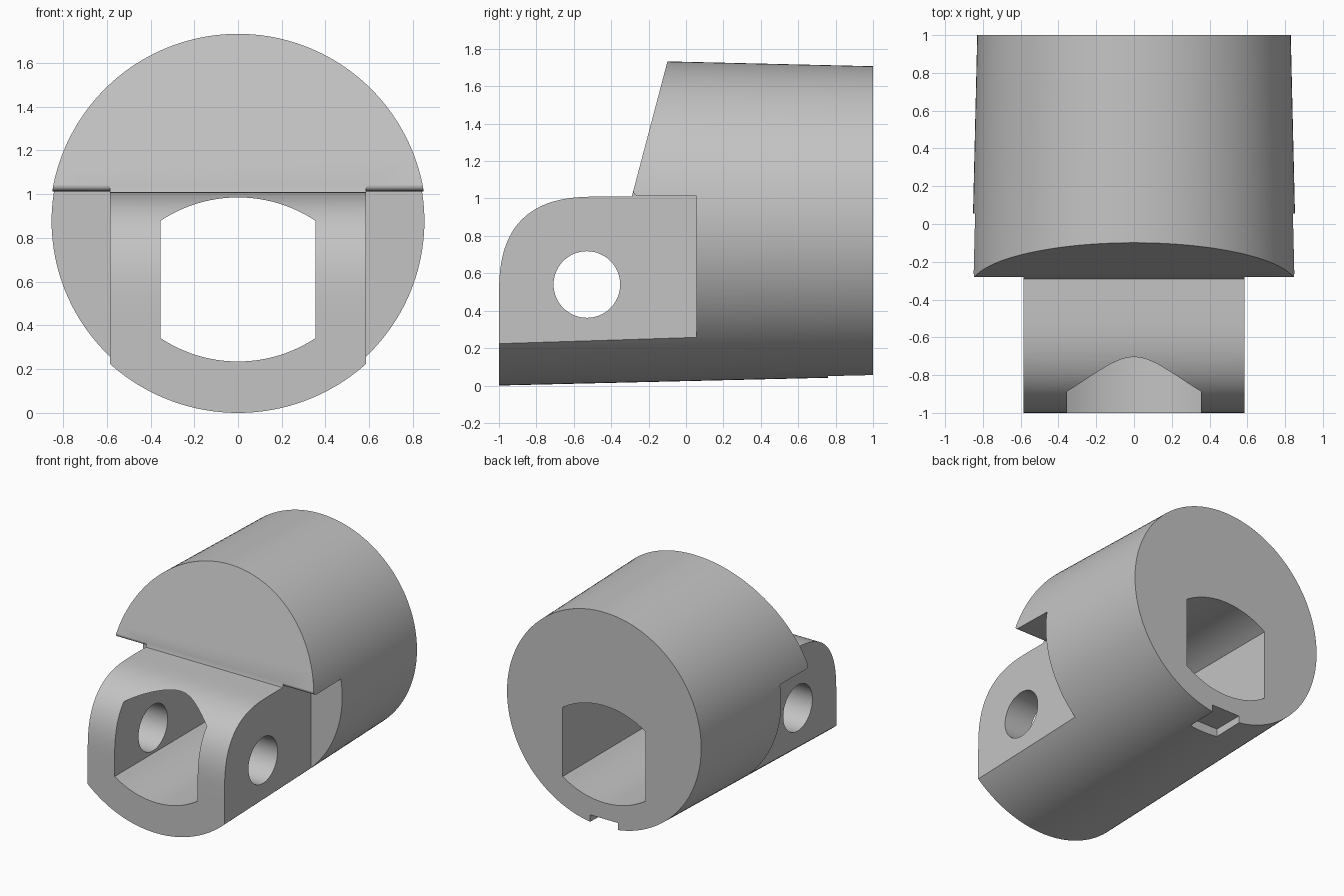
import bpy, bmesh, math
from mathutils import Matrix, Vector

if "Cube" in bpy.data.objects:
    bpy.data.objects.remove(bpy.data.objects["Cube"], do_unlink=True)

AXIS_Z = 0.877      # height of the body axis
TONGUE = 0.585      # half width of the front tongue
FAR = 1.2           # overshoot for cutters

grey = bpy.data.materials.new("plain grey")
grey.use_nodes = True
grey.diffuse_color = (0.55, 0.55, 0.55, 1)
grey.node_tree.nodes["Principled BSDF"].inputs["Base Color"].default_value = grey.diffuse_color


def add_object(name, bm):
    bmesh.ops.recalc_face_normals(bm, faces=bm.faces)
    mesh = bpy.data.meshes.new(name)
    bm.to_mesh(mesh)
    bm.free()
    mesh.materials.append(grey)
    obj = bpy.data.objects.new(name, mesh)
    bpy.context.collection.objects.link(obj)
    return obj


def prism(name, points, sweep):
    """Close a list of 3D points into a face and extrude it along sweep."""
    bm = bmesh.new()
    face = bm.faces.new([bm.verts.new(p) for p in points])
    side = bmesh.ops.extrude_face_region(bm, geom=[face])["geom"]
    verts = [v for v in side if isinstance(v, bmesh.types.BMVert)]
    bmesh.ops.translate(bm, verts=verts, vec=sweep)
    return add_object(name, bm)


def side_prism(name, profile, x0, x1):
    return prism(name, [(x0, y, z) for y, z in profile], Vector((x1 - x0, 0, 0)))


def cylinder(name, r1, r2, depth, matrix, segments):
    bm = bmesh.new()
    bmesh.ops.create_cone(bm, cap_ends=True, segments=segments, radius1=r1,
                          radius2=r2, depth=depth, matrix=matrix)
    return add_object(name, bm)


def carve(target, tool, operation="DIFFERENCE"):
    tool.hide_render = True
    mod = target.modifiers.new(tool.name, "BOOLEAN")
    mod.operation, mod.solver, mod.object = operation, "EXACT", tool
    bpy.context.view_layer.objects.active = target
    bpy.ops.object.modifier_apply(modifier=mod.name)
    bpy.data.objects.remove(tool, do_unlink=True)


# Tapered round body, lying along y
body = cylinder("clevis_body", 0.8817, 0.8253, 2 * FAR,
                Matrix.Translation((0, 0, AXIS_Z)) @ Matrix.Rotation(-math.pi / 2, 4, "X"), 160)

# Side outline: rounded tongue nose, flat top, sloping head
outline = [(1, -0.2), (-1, -0.2)]
for i in range(33):
    t = math.pi / 2 * i / 32
    outline.append((-0.45 - 0.55 * math.cos(t) ** (2 / 2.75),
                    0.46 + 0.55 * math.sin(t) ** (2 / 2.75)))
outline += [(-0.29, 1.01), (-0.055, 1.9), (1, 1.9)]
carve(body, side_prism("side_outline", outline, -FAR, FAR), "INTERSECT")

# Side cheeks cut away, with a rounded lip under the head
start, corner, end = Vector((-0.28, 1.053)), Vector((-0.29, 1.013)), Vector((-0.245, 1.013))
lip = [start * (1 - t) ** 2 + corner * 2 * t * (1 - t) + end * t * t
       for t in [i / 8 for i in range(9)]]
cheek = [(-FAR, -0.2), (-FAR, 1.053)] + [tuple(p) for p in lip] + [(0.055, 1.013), (0.055, -0.2)]
for side in (-1, 1):
    carve(body, side_prism("cheek_cutter", cheek, side * TONGUE, side * FAR))

# Lengthwise bore: two flat walls with arched floor and ceiling
half, radius = 0.355, 0.64
sweep = math.asin(half / radius)
angles = [sweep * (i / 12 - 1) for i in range(25)]
bore = [(radius * math.sin(a), -FAR, 0.875 - radius * math.cos(a)) for a in angles]
bore += [(-radius * math.sin(a), -FAR, 0.345 + radius * math.cos(a)) for a in angles]
carve(body, prism("bore_cutter", bore, Vector((0, 2 * FAR, 0))))

# Cross pin hole through the tongue
carve(body, cylinder("pin_cutter", 0.178, 0.178, 2 * FAR,
                     Matrix.Translation((-0.0, -0.53, 0.54)) @ Matrix.Rotation(math.pi / 2, 4, "Y"), 64))

# Small key slot under the back rim
slot = [(0.76, -0.2), (FAR, -0.2), (FAR, 0.11), (0.76, 0.11)]
carve(body, side_prism("slot_cutter", slot, -0.12, 0.12))

# Smooth curved walls, keep crisp edges
bpy.ops.object.select_all(action="DESELECT")
body.select_set(True)
bpy.context.view_layer.objects.active = body
bpy.ops.object.shade_smooth_by_angle(angle=math.radians(25))
